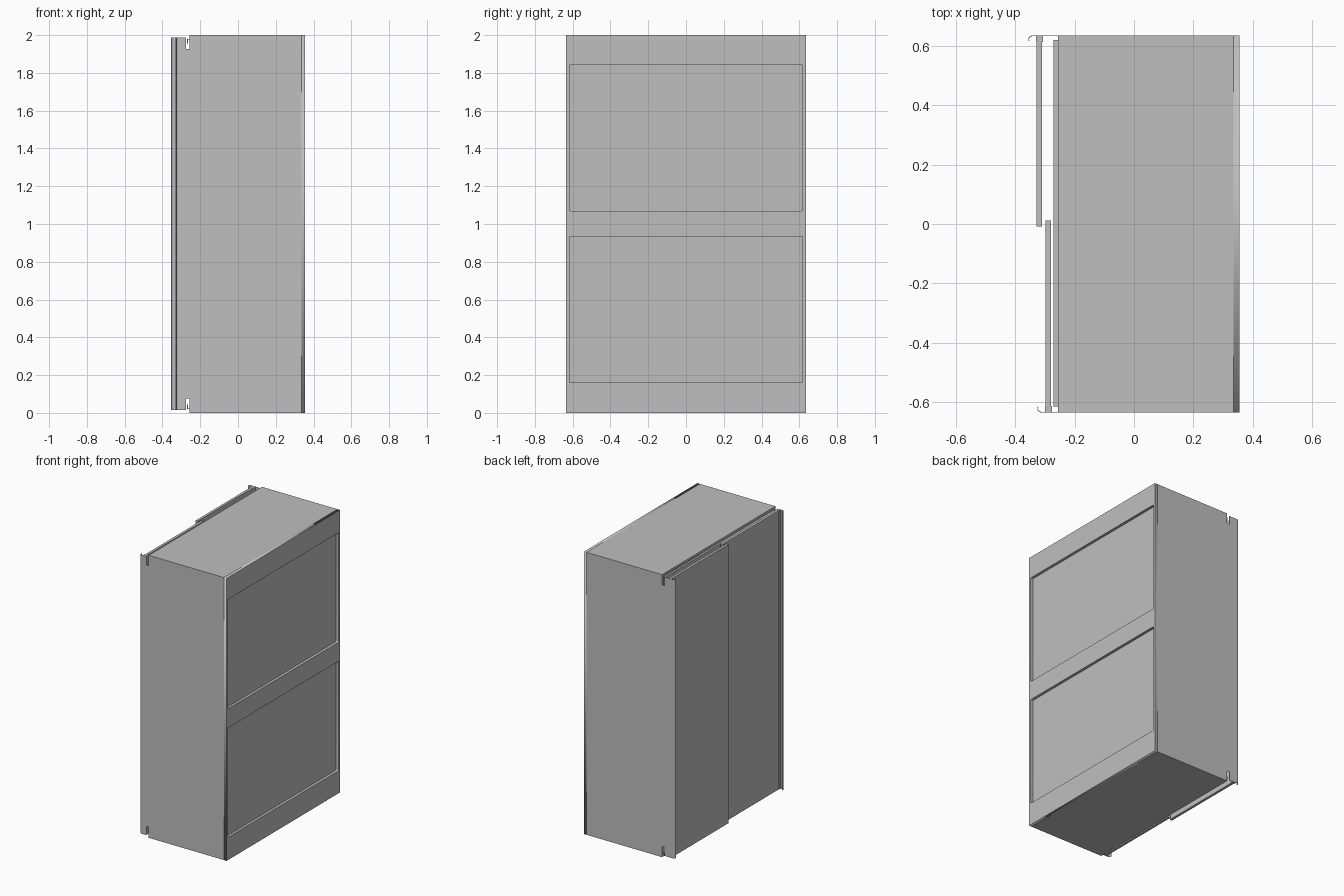
import bpy, bmesh, math

cube = bpy.data.objects.get("Cube")
if cube:
    bpy.data.objects.remove(cube, do_unlink=True)

grey = bpy.data.materials.new("plain_grey")
grey.use_nodes = True
COLOUR = (0.52, 0.52, 0.52, 1)
grey.diffuse_color = COLOUR
grey.node_tree.nodes["Principled BSDF"].inputs["Base Color"].default_value = COLOUR


def add_object(name, data):
    ob = bpy.data.objects.new(name, data)
    bpy.context.collection.objects.link(ob)
    data.materials.append(grey)
    return ob


def box(name, x, y, z):
    """Board spanning the given (low, high) ranges."""
    bm = bmesh.new()
    bmesh.ops.create_cube(bm, size=1)
    for v in bm.verts:
        v.co = [r[0] if c < 0 else r[1] for c, r in zip(v.co, (x, y, z))]
    me = bpy.data.meshes.new(name)
    bm.to_mesh(me)
    bm.free()
    return add_object(name, me)


def sheet(name, path, z, thickness):
    """Thin upright sheet following a path in plan."""
    bm = bmesh.new()
    low = [bm.verts.new((x, y, z[0])) for x, y in path]
    high = [bm.verts.new((x, y, z[1])) for x, y in path]
    for i in range(len(path) - 1):
        bm.faces.new((low[i], low[i + 1], high[i + 1], high[i]))
    me = bpy.data.meshes.new(name)
    bm.to_mesh(me)
    bm.free()
    ob = add_object(name, me)
    mod = ob.modifiers.new("thickness", 'SOLIDIFY')
    mod.thickness = thickness
    mod.offset = 0
    return ob


def rounded_rect(y0, y1, z0, z1, r):
    """Outline with small rounded corners."""
    pts = []
    corners = ((y1 - r, z1 - r), (y0 + r, z1 - r), (y0 + r, z0 + r), (y1 - r, z0 + r))
    for k, (cy, cz) in enumerate(corners):
        for s in range(5):
            a = math.radians(90 * k + 22.5 * s)
            pts.append((cy + r * math.cos(a), cz + r * math.sin(a)))
    return pts


# Main dimensions
FRONT, BACK = -0.256, 0.355
W, H, T = 0.634, 2.0, 0.016
FRAME = 0.02
INNER = BACK - FRAME

# Carcass boards
for side, s in (("left", 1), ("right", -1)):
    box(f"side_board_{side}", (FRONT, INNER), sorted((s * W, s * (W - T))), (0, H))
box("top_board", (FRONT, INNER), (T - W, W - T), (H - T, H))
box("bottom_board", (FRONT, INNER), (T - W, W - T), (0, T))
box("middle_shelf", (FRONT + 0.02, INNER), (T - W, W - T), (0.995, 1.011))

# Back frame with two openings, and the recessed panels behind them
openings = ((0.16, 0.935), (1.07, 1.845))
curve = bpy.data.curves.new("back_frame", 'CURVE')
curve.dimensions = '2D'
curve.fill_mode = 'BOTH'
curve.extrude = FRAME / 2
outlines = [[(-W, 0), (W, 0), (W, H), (-W, H)]]
outlines += [rounded_rect(-0.618, 0.618, a, b, 0.008) for a, b in openings]
for pts in outlines:
    spline = curve.splines.new('POLY')
    spline.points.add(len(pts) - 1)
    for p, (u, v) in zip(spline.points, pts):
        p.co = (u, v, 0, 1)
    spline.use_cyclic_u = True
frame = add_object("back_frame", curve)
frame.rotation_euler = (math.pi / 2, 0, math.pi / 2)
frame.location.x = BACK - FRAME / 2
bpy.ops.object.select_all(action='DESELECT')
frame.select_set(True)
bpy.context.view_layer.objects.active = frame
bpy.ops.object.convert(target='MESH')
for (a, b), level in zip(openings, ("lower", "upper")):
    box(f"back_panel_{level}", (INNER - 0.006, INNER + 0.001),
        (-0.624, 0.624), (a - 0.01, b + 0.01))

# Sliding door rails: a flange fixed to the carcass and a small lip
for level, flip in (("top", False), ("bottom", True)):
    def zr(a, b):
        return (H - b, H - a) if flip else (a, b)
    box(f"{level}_rail_flange", (-0.27, FRONT), (-0.614, 0.618), zr(1.976, 1.98))
    box(f"{level}_rail_lip", (-0.27, -0.266), (-0.614, 0.618), zr(1.955, 1.98))

# Two overlapping sliding doors with hooked pull profiles on the outer edges
Z = (0.014, 1.988)
doors = (("left", 1, -0.318, -0.008), ("right", -1, -0.288, -0.012))
for side, s, cx, inner in doors:
    box(f"door_{side}", (cx - 0.009, cx + 0.009),
        sorted((s * inner, s * 0.62)), Z)
    # Channel that grips the door edge
    box(f"door_channel_{side}", (cx - 0.012, cx + 0.012),
        sorted((s * 0.612, s * 0.6335)), Z)
    # Curled pull, running from the channel to the hook tip
    r = 0.012
    tip = cx - 0.036
    hook = [(-0.274, s * 0.6325), (tip + r, s * 0.6325)]
    for k in range(1, 9):
        a = math.radians(90 + 15 * k)
        hook.append((tip + r + r * math.cos(a), s * (0.6205 + r * math.sin(a))))
    pull = sheet(f"door_pull_{side}", hook, Z, 0.0025)
    # Dust strip closing the gap to the carcass, cut short at the rails
    box(f"gap_strip_{side}", (-0.274, FRONT),
        sorted((s * 0.6312, s * 0.6338)), (0.075, 1.927))
